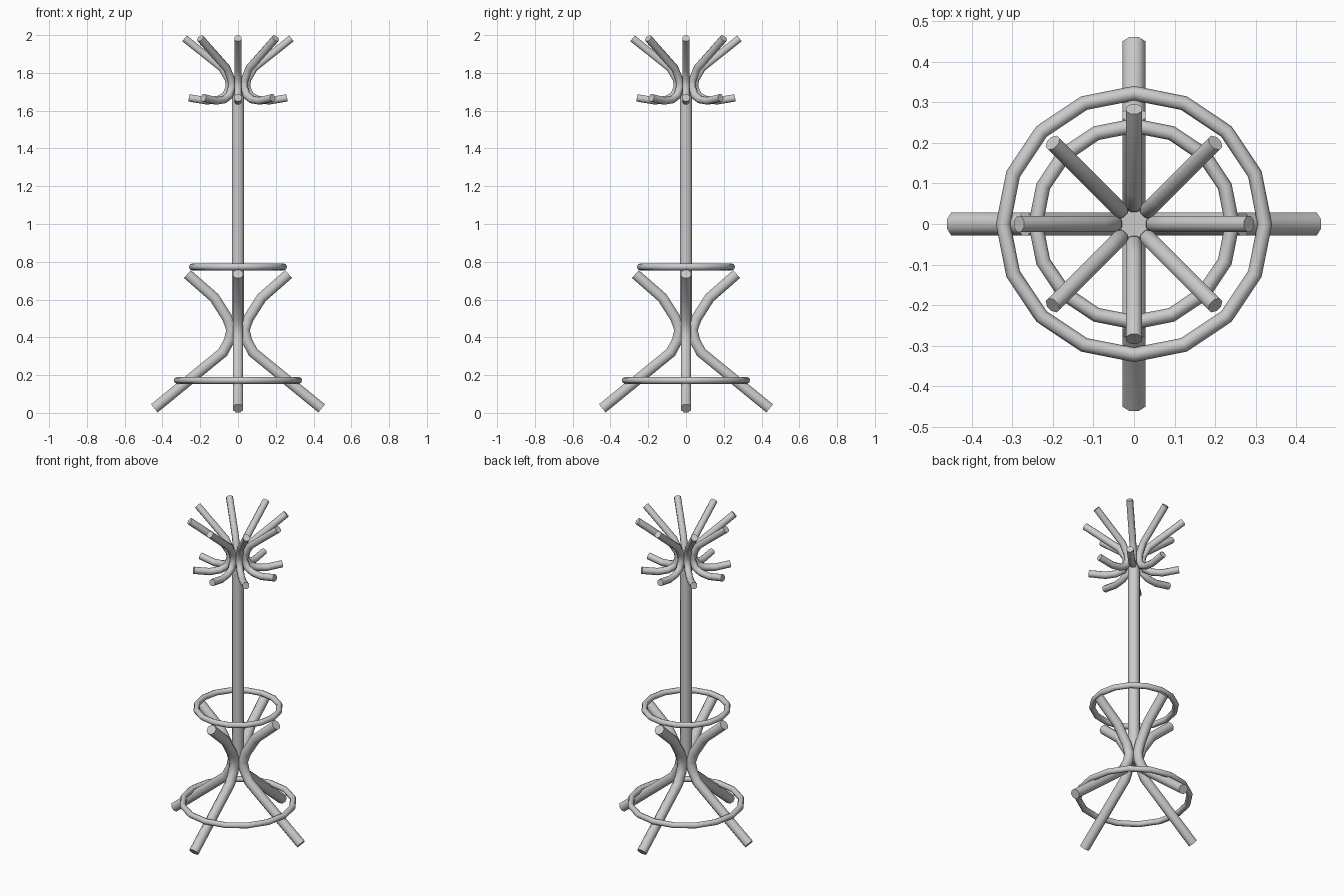
import bpy, bmesh
from math import sin, cos, pi
from mathutils import Vector, Matrix

if "Cube" in bpy.data.objects:
    bpy.data.objects.remove(bpy.data.objects["Cube"])

SIDES = 8


def finish(bm, name, angle=0.8):
    bmesh.ops.recalc_face_normals(bm, faces=bm.faces[:])
    me = bpy.data.meshes.new(name)
    bm.to_mesh(me)
    bm.free()
    ob = bpy.data.objects.new(name, me)
    bpy.context.collection.objects.link(ob)
    bpy.ops.object.select_all(action='DESELECT')
    ob.select_set(True)
    bpy.context.view_layer.objects.active = ob
    bpy.ops.object.shade_smooth_by_angle(angle=angle)
    return ob


def bent_rod(name, path, radius, turn):
    """Sweep an octagon along a path of (distance from axis, height), mitred at bends."""
    bm = bmesh.new()
    pts = [Vector((r, 0, z)) for r, z in path]
    rings = []
    for i, p in enumerate(pts):
        a = (p - pts[i - 1]).normalized() if i else (pts[1] - p).normalized()
        b = (pts[i + 1] - p).normalized() if i < len(pts) - 1 else a
        t = (a + b).normalized()
        normal = Vector((-t.z, 0, t.x)) / max(t.dot(a), 0.5)
        ring = []
        for k in range(SIDES):
            ang = (k + 0.5) * 2 * pi / SIDES
            ring.append(bm.verts.new(p + radius * (cos(ang) * normal + sin(ang) * Vector((0, 1, 0)))))
        rings.append(ring)
    for lo, hi in zip(rings, rings[1:]):
        for k in range(SIDES):
            n = (k + 1) % SIDES
            bm.faces.new((lo[k], lo[n], hi[n], hi[k]))
    bm.faces.new(rings[0])
    bm.faces.new(rings[-1])
    bm.transform(Matrix.Rotation(turn, 4, 'Z'))
    return finish(bm, name)


def hoop(name, major, minor, z, segments=16):
    """Low-poly torus around the pole."""
    bm = bmesh.new()
    rings = []
    for i in range(segments):
        u = i * 2 * pi / segments
        rings.append([bm.verts.new(((major + minor * cos(v)) * cos(u),
                                    (major + minor * cos(v)) * sin(u),
                                    z + minor * sin(v)))
                      for v in (k * 2 * pi / SIDES for k in range(SIDES))])
    for i in range(segments):
        a, b = rings[i], rings[(i + 1) % segments]
        for k in range(SIDES):
            n = (k + 1) % SIDES
            bm.faces.new((a[k], b[k], b[n], a[n]))
    return finish(bm, name)


# Central pole
bm = bmesh.new()
bmesh.ops.create_cone(bm, cap_ends=True, segments=SIDES, radius1=0.035, radius2=0.035, depth=1.37,
                      matrix=Matrix.Translation((0, 0, 1.075)) @ Matrix.Rotation(pi / 8, 4, 'Z'))
finish(bm, "pole")

# Four curved legs
leg_path = [(0.443, 0.024), (0.08, 0.32), (0.046, 0.385), (0.034, 0.44),
            (0.055, 0.50), (0.125, 0.61), (0.268, 0.735)]
for i in range(4):
    bent_rod(f"leg_{i + 1}", leg_path, 0.030, i * pi / 2)

# Umbrella hoops
hoop("lower_hoop", 0.322, 0.018, 0.172)
hoop("upper_hoop", 0.242, 0.018, 0.773)

# Eight double-ended hooks
hook_path = [(0.283, 1.983), (0.085, 1.825), (0.05, 1.765), (0.045, 1.725),
             (0.065, 1.68), (0.105, 1.659), (0.165, 1.652), (0.26, 1.668)]
for i in range(8):
    bent_rod(f"hook_{i + 1}", hook_path, 0.021, i * pi / 4)
